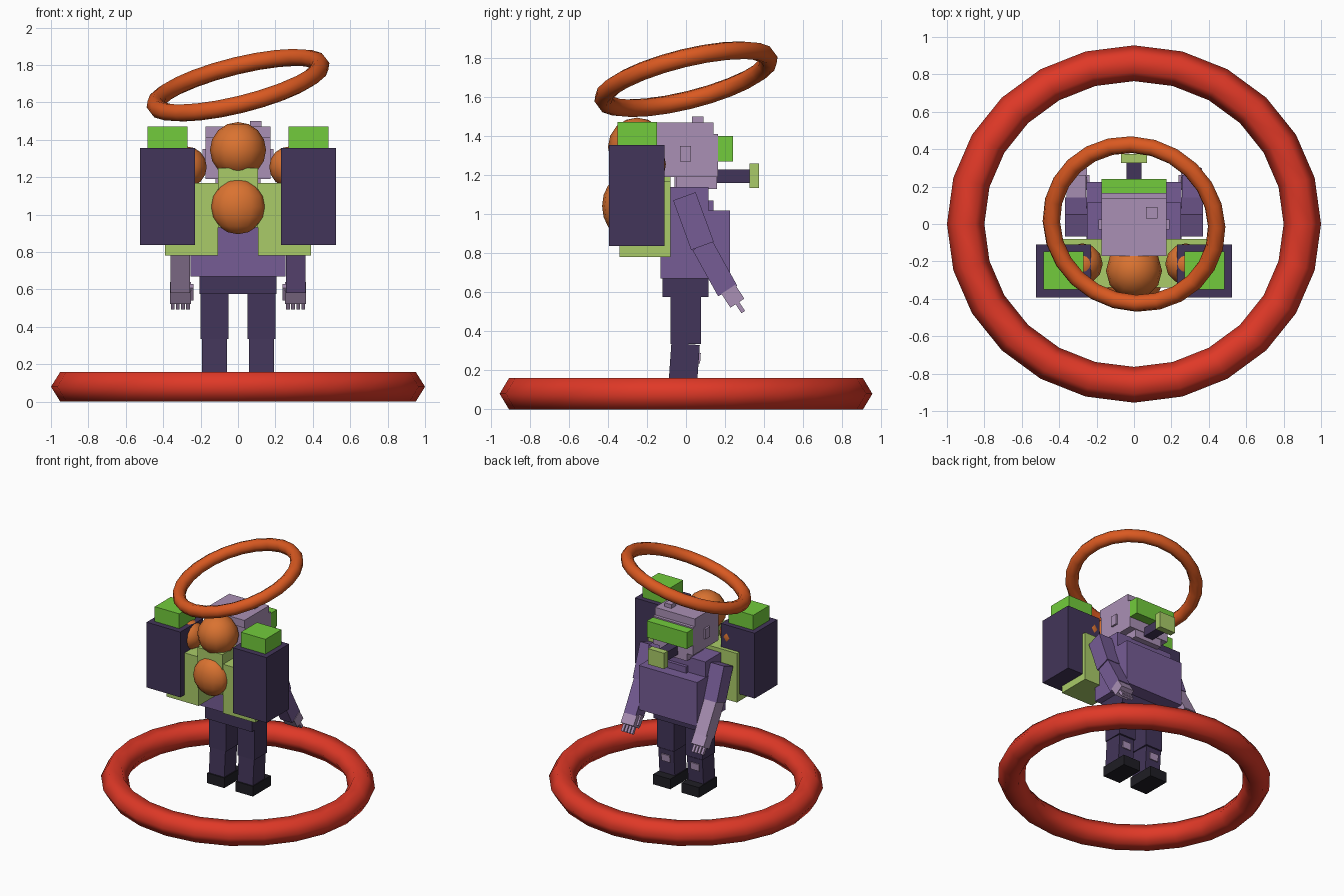
import bpy, bmesh, math
from mathutils import Vector, Matrix

if "Cube" in bpy.data.objects:
    bpy.data.objects.remove(bpy.data.objects["Cube"], do_unlink=True)


def material(name, r, g, b):
    m = bpy.data.materials.new(name)
    m.use_nodes = True
    m.diffuse_color = (r, g, b, 1)
    m.node_tree.nodes["Principled BSDF"].inputs["Base Color"].default_value = (r, g, b, 1)
    return m


RED = material("red", .74, .04, .02)
ORANGE = material("burnt orange", .70, .10, .015)
AMBER = material("amber orange", .70, .17, .03)
LIME = material("pale lime", .40, .60, .14)
GREEN = material("bright green", .17, .60, .045)
NAVY = material("dark violet", .055, .036, .10)
PURPLE = material("purple", .18, .107, .30)
LILAC = material("lilac", .40, .28, .46)
BLACK = material("black", .014, .013, .018)


def finish(name, bm, mat, smooth=False):
    mesh = bpy.data.meshes.new(name)
    bmesh.ops.recalc_face_normals(bm, faces=bm.faces)
    for f in bm.faces:
        f.smooth = smooth
    bm.to_mesh(mesh)
    bm.free()
    mesh.materials.append(mat)
    ob = bpy.data.objects.new(name, mesh)
    bpy.context.collection.objects.link(ob)
    return ob


def box(name, mat, x, y, z, tilt=0):
    """Box from its x, y and z ranges, turned about its own x axis."""
    spans = (x, y, z)
    bm = bmesh.new()
    bmesh.ops.create_cube(bm, size=1)
    bmesh.ops.scale(bm, vec=[b - a for a, b in spans], verts=bm.verts)
    ob = finish(name, bm, mat)
    ob.location = [(a + b) / 2 for a, b in spans]
    ob.rotation_euler.x = math.radians(tilt)
    return ob


def limb(name, mat, x, half_width, center, length, depth, tilt):
    """Tilted box placed by its centre in the side plane."""
    y, z = center
    return box(name, mat, (x - half_width, x + half_width), (y - depth / 2, y + depth / 2),
               (z - length / 2, z + length / 2), tilt)


def ball(name, mat, center, radii):
    bm = bmesh.new()
    bmesh.ops.create_uvsphere(bm, u_segments=12, v_segments=8, radius=1)
    bmesh.ops.scale(bm, vec=radii, verts=bm.verts)
    ob = finish(name, bm, mat, True)
    ob.location = center


def ring(name, mat, major, minor, sides, scale):
    bm = bmesh.new()
    n = 24
    loops = []
    for i in range(n):
        turn = Matrix.Rotation(math.tau * i / n, 3, 'Z')
        loops.append([bm.verts.new(turn @ Vector((
            major + minor * math.cos(math.tau * j / sides), 0,
            minor * math.sin(math.tau * j / sides)))) for j in range(sides)])
    for i in range(n):
        a, b = loops[i], loops[(i + 1) % n]
        for j in range(sides):
            k = (j + 1) % sides
            bm.faces.new((a[j], b[j], b[k], a[k]))
    bmesh.ops.scale(bm, vec=scale, verts=bm.verts)
    return finish(name, bm, mat, True)


# Rings
ring("ground_ring", RED, .9, .1, 6, (1, .955, .924)).location.z = .08
halo = ring("halo", ORANGE, .455, .048, 8, (1, .96, 1))
halo.location = (0, 0, 1.692)
halo.rotation_mode = 'QUATERNION'
halo.rotation_quaternion = Vector((0, 0, 1)).rotation_difference(Vector((-.25, -.25, 1)))

# Torso
box("hips", NAVY, (-.205, .205), (-.12, .115), (.575, .67))
box("jacket_body", PURPLE, (-.255, .255), (-.13, .225), (.67, 1.02))
box("jacket_shoulders", PURPLE, (-.25, .25), (-.08, .115), (1.0, 1.14))
box("collar_flap", PURPLE, (-.1, .1), (.115, .14), (1.01, 1.07))
box("neck", LILAC, (-.09, .09), (-.06, .08), (1.1, 1.2))

# Head
box("head", LILAC, (-.175, .175), (-.16, .165), (1.19, 1.41))
box("jaw", LILAC, (-.12, .12), (-.05, .16), (1.13, 1.19))
box("skull_cap", LILAC, (-.175, .175), (-.17, .14), (1.41, 1.47))
box("cap_knob", LILAC, (.065, .125), (.03, .09), (1.46, 1.5))
box("visor", GREEN, (-.175, .175), (.165, .24), (1.27, 1.4))
box("breather_tube", NAVY, (-.04, .04), (.16, .325), (1.16, 1.23))
box("breather_filter", LIME, (-.07, .07), (.325, .375), (1.135, 1.26))

# Central backpack
box("pack_spine", LIME, (-.108, .108), (-.35, -.08), (.93, 1.25))
ball("upper_orb", AMBER, (0, -.25, 1.345), (.15, .15, .15))
ball("lower_orb", AMBER, (0, -.33, 1.042), (.147, .1, .147))

# Paired parts
for s, side in ((-1, "right"), (1, "left")):
    def span(a, b):
        return tuple(sorted((s * a, s * b)))

    box(side + "_pack_frame", LIME, span(.108, .39), (-.34, -.08), (.782, 1.17))
    box(side + "_tank", NAVY, span(.23, .525), (-.394, -.11), (.838, 1.355))
    box(side + "_tank_cap", GREEN, span(.27, .485), (-.35, -.148), (1.355, 1.472))
    ball(side + "_side_orb", AMBER, (s * .277, -.213, 1.255), (.11, .11, .11))
    box(side + "_ear", LILAC, span(.175, .19), (-.03, .025), (1.27, 1.35))

    # Arm, with one bare forearm
    x = s * .308
    skin = LILAC if s < 0 else PURPLE
    limb(side + "_upper_arm", PURPLE, x, .06, (.038, .965), .27, .123, 20)
    limb(side + "_forearm", skin, x, .052, (.148, .725), .27, .112, 29)
    limb(side + "_palm", LILAC, x, .056, (.24, .58), .085, .085, 33)
    limb(side + "_thumb", LILAC, x - s * .058, .012, (.225, .585), .08, .035, 33)
    for i in range(4):
        limb(f"{side}_finger_{i + 1}", LILAC, x + (i - 1.5) * .027, .01, (.273, .53), .075, .022, 33)

    # Leg
    box(side + "_thigh", NAVY, span(.05, .2), (-.08, .077), (.335, .58))
    box(side + "_shin", NAVY, span(.058, .193), (-.083, .063), (.11, .335), -4)
    box(side + "_shin_patch", LILAC, span(.09, .165), (.05, .074), (.235, .29), -4)
    box(side + "_shoe", BLACK, span(.05, .2), (-.1, .125), (.055, .135))
